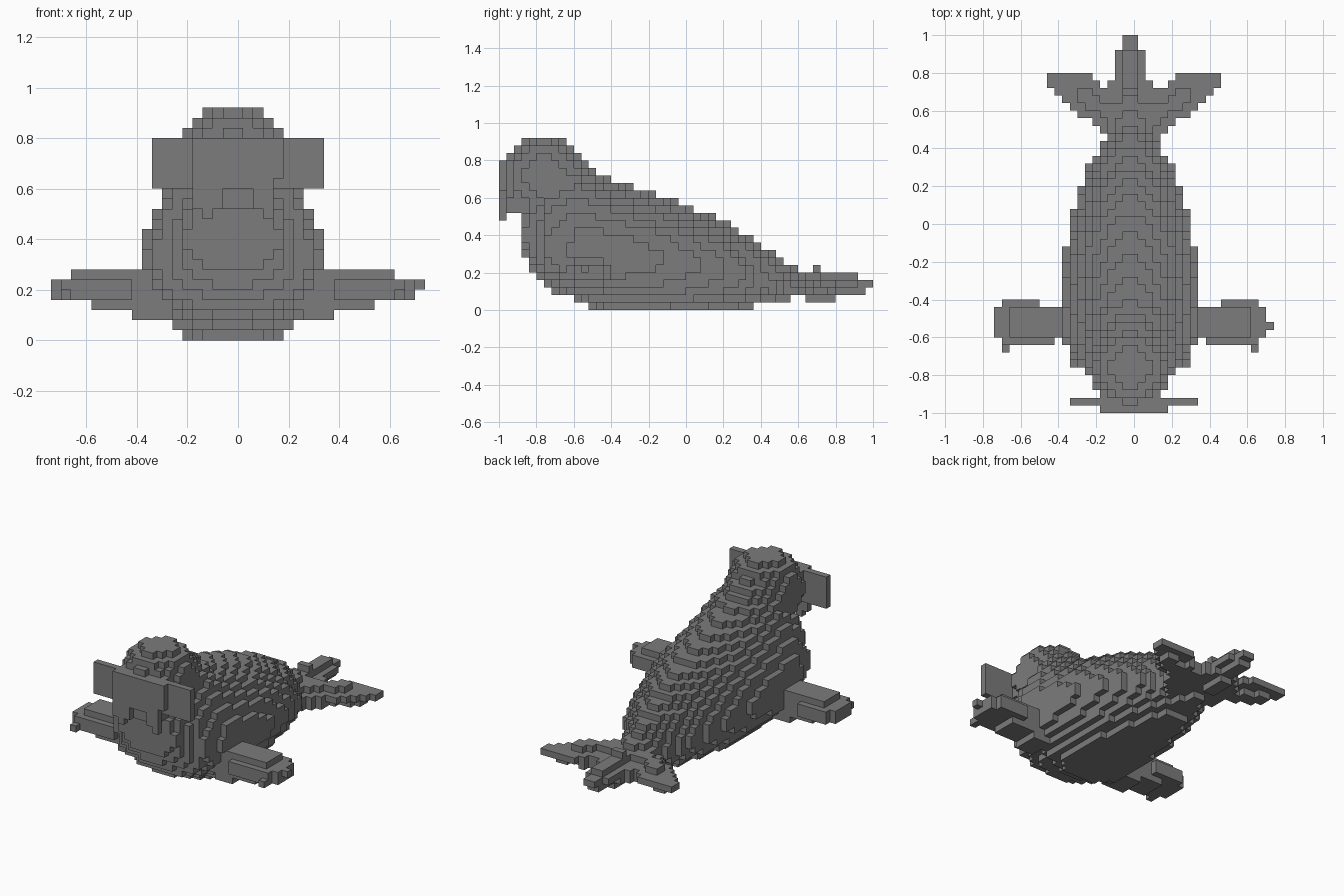
import bpy
import bmesh
from mathutils import Vector

STEP = 0.04
COUNT = (37, 50, 23)
ORIGIN = Vector((-0.74, -1.0, 0.0))

cube = bpy.data.objects.get("Cube")
if cube:
    bpy.data.objects.remove(cube, do_unlink=True)

grey = bpy.data.materials.new("seal_grey")
grey.use_nodes = True
colour = (0.2, 0.2, 0.2, 1)
grey.diffuse_color = colour
grey.node_tree.nodes["Principled BSDF"].inputs["Base Color"].default_value = colour

# Torso sections: y, half width, bottom, widest height, top
SECTIONS = [
    (-0.86, 0.19, 0.27, 0.40, 0.62), (-0.78, 0.25, 0.15, 0.34, 0.74),
    (-0.74, 0.31, 0.11, 0.33, 0.78), (-0.66, 0.335, 0.07, 0.32, 0.82),
    (-0.58, 0.36, 0.05, 0.31, 0.83), (-0.50, 0.37, 0, 0.30, 0.765),
    (-0.42, 0.37, -0.03, 0.30, 0.71), (-0.34, 0.365, -0.03, 0.30, 0.675),
    (-0.18, 0.35, -0.03, 0.29, 0.628), (-0.10, 0.335, -0.03, 0.28, 0.605),
    (0.06, 0.303, -0.02, 0.25, 0.54), (0.18, 0.268, -0.01, 0.23, 0.49),
    (0.30, 0.225, 0, 0.20, 0.41), (0.38, 0.175, 0.02, 0.18, 0.365),
    (0.46, 0.12, 0.04, 0.17, 0.32), (0.54, 0.11, 0.05, 0.15, 0.25),
    (0.60, 0.11, 0.07, 0.14, 0.21),
]


def body(x, y, z):
    """Rounded belly with sloping shoulders that rise to a ridge."""
    for a, b in zip(SECTIONS, SECTIONS[1:]):
        if a[0] - 0.001 <= y <= b[0] + 0.001:
            t = (y - a[0]) / (b[0] - a[0])
            half, low, mid, high = (p + (q - p) * t for p, q in zip(a[1:], b[1:]))
            power = 1.6 if z > mid else 2
            reach = high - mid if z > mid else mid - low
            return (abs(x + 0.02) / half) ** power + (abs(z - mid) / reach) ** power < 1
    return False


def head(x, y, z):
    return (Vector((x, y, z)) - Vector((-0.02, -0.76, 0.72))).length < 0.21


def muzzle(x, y, z):
    return -0.96 < y < -0.88 and abs(x) < 0.10 and 0.52 < z < 0.76


def face_plate(x, y, z):
    low = 0.64 if x > 0.14 else 0.60
    return y < -0.96 and abs(x) < 0.18 and low < z < 0.80


def tusks(x, y, z):
    outer = 0.14 if x > 0 else 0.18
    low = 0.48 if 0.10 < abs(x) < 0.14 else 0.52
    return y < -0.96 and 0.06 < abs(x) < outer and low < z < 0.60


def side_plates(x, y, z):
    return -0.96 < y < -0.92 and abs(x) < 0.34 and 0.60 < z < 0.80


def front_flippers(x, y, z):
    a = abs(x + 0.02)
    if a < 0.26:
        return False
    if a > 0.72:                                  # pointed tip
        return x > 0 and -0.56 < y < -0.52 and 0.20 < z < 0.24
    if -0.68 < y < -0.64:                         # claw
        return 0.64 < a < 0.68 and 0.16 < z < 0.20
    back = -0.40 if 0.48 < a < 0.68 else -0.44
    front = -0.64 if 0.40 < a < 0.68 else -0.60
    if 0.16 < z < 0.24:
        return front < y < back
    if 0.24 < z < 0.28:
        return -0.60 < y < -0.44 and a < 0.64
    if 0.12 < z < 0.16:
        return -0.60 < y < -0.44 and a < 0.56
    return 0.08 < z < 0.12 and a < 0.40 and -0.60 < y < -0.44


def tail(x, y, z):
    """Central blade with a thick spine, stepping down to a point."""
    a = abs(x + 0.02)
    half = 0.12 if y < 0.76 else 0.08 if y < 0.92 else 0.04
    if y < 0.52 or a > half:
        return False
    if a > 0.04:
        return (0.08 if y < 0.80 else 0.12) < z < (0.20 if y < 0.64 else 0.16)
    high = 0.24 if 0.68 < y < 0.72 else 0.20 if y < 0.92 else 0.16
    low = 0.04 if 0.64 < y < 0.80 else 0.08 if y < 0.96 else 0.12
    return low < z < high


def hind_flippers(x, y, z):
    """Swept blades, thick along the middle and rising to thin tips."""
    a = abs(x)
    front, back = 0.35 + 0.82 * a, min(0.80, 0.64 + 0.6 * a)
    if a > 0.46 or not front < y < back:
        return False
    core = abs(y - (front + back) / 2) < 0.05
    low = 0.08 if core and a < 0.38 or a < 0.20 else 0.12
    high = 0.20 if core and a < 0.30 else 0.16
    return low < z < high


PARTS = {
    "body": body, "head": head, "muzzle": muzzle, "face_plate": face_plate,
    "tusks": tusks, "side_plates": side_plates, "front_flippers": front_flippers,
    "tail": tail, "hind_flippers": hind_flippers,
}

# Sort every grid cell into the first part that claims it
owner = {}
for i in range(COUNT[0]):
    for j in range(COUNT[1]):
        for k in range(COUNT[2]):
            centre = ORIGIN + Vector((i + 0.5, j + 0.5, k + 0.5)) * STEP
            for name, inside in PARTS.items():
                if inside(*centre):
                    owner[i, j, k] = name
                    break


def build(name):
    """Make the outer block faces of one part."""
    bm = bmesh.new()
    corners = {}

    def corner(p):
        if p not in corners:
            corners[p] = bm.verts.new(ORIGIN + Vector(p) * STEP)
        return corners[p]

    for cell, part in owner.items():
        if part != name:
            continue
        for axis in range(3):
            u, v = (axis + 1) % 3, (axis + 2) % 3
            for side in (0, 1):
                beside = list(cell)
                beside[axis] += 2 * side - 1
                if tuple(beside) in owner:
                    continue
                ring = []
                for du, dv in ((0, 0), (1, 0), (1, 1), (0, 1)):
                    p = list(cell)
                    p[axis] += side
                    p[u] += du
                    p[v] += dv
                    ring.append(corner(tuple(p)))
                bm.faces.new(ring if side else ring[::-1])
    mesh = bpy.data.meshes.new(name)
    bm.to_mesh(mesh)
    bm.free()
    mesh.materials.append(grey)
    bpy.context.collection.objects.link(bpy.data.objects.new(name, mesh))


for part_name in PARTS:
    build(part_name)
